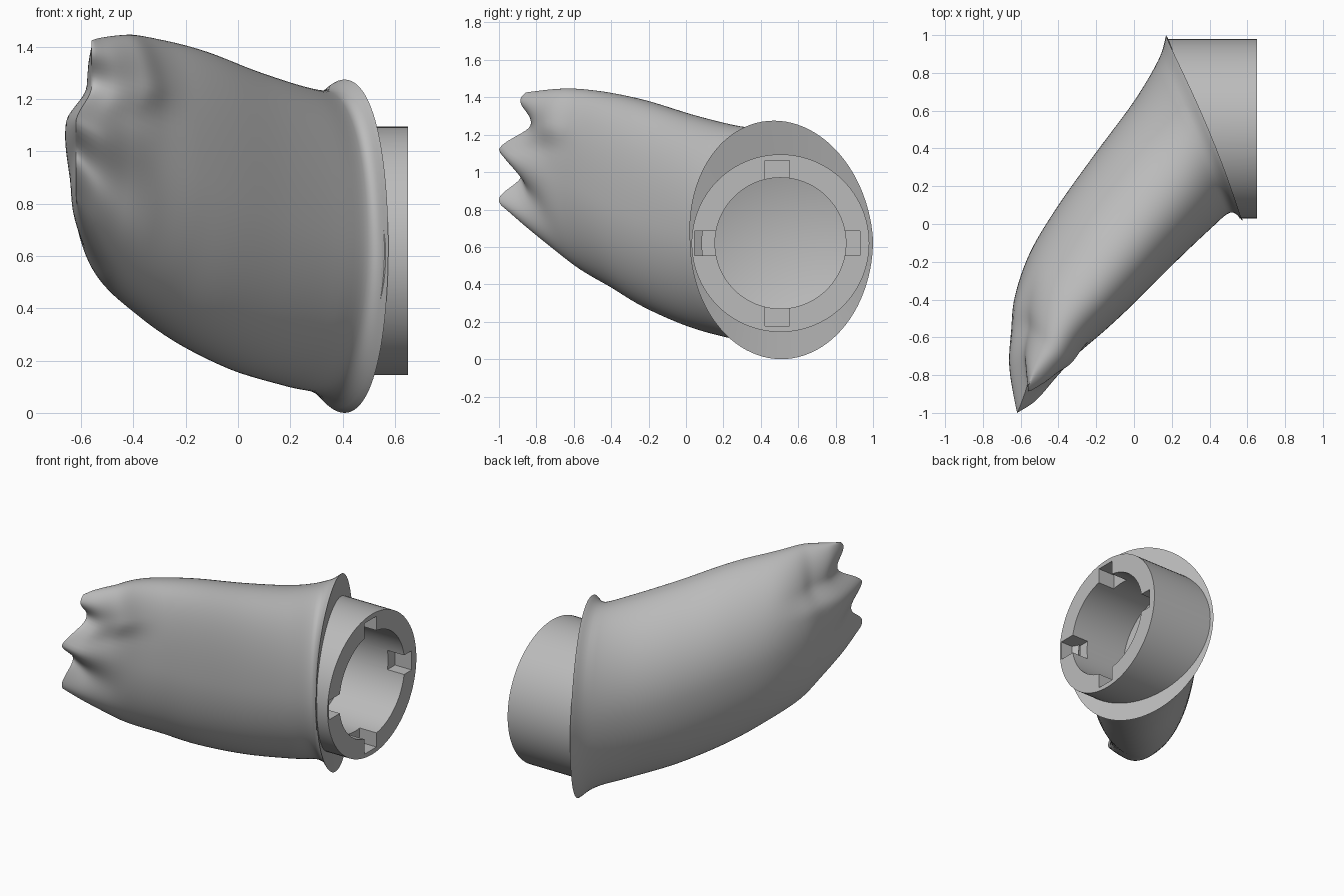
import bpy, bmesh, math
from mathutils import Vector, Matrix

if "Cube" in bpy.data.objects:
    bpy.data.objects.remove(bpy.data.objects["Cube"])

grey = bpy.data.materials.new("plain grey")
grey.use_nodes = True
grey.diffuse_color = (0.5, 0.5, 0.5, 1)
grey.node_tree.nodes["Principled BSDF"].inputs["Base Color"].default_value = (0.5, 0.5, 0.5, 1)


def make_object(name, bm):
    bmesh.ops.recalc_face_normals(bm, faces=bm.faces)
    mesh = bpy.data.meshes.new(name)
    bm.to_mesh(mesh)
    bm.free()
    mesh.materials.append(grey)
    obj = bpy.data.objects.new(name, mesh)
    bpy.context.collection.objects.link(obj)
    return obj


def shade(obj, degrees):
    bpy.ops.object.select_all(action='DESELECT')
    obj.select_set(True)
    bpy.context.view_layer.objects.active = obj
    bpy.ops.object.shade_smooth_by_angle(angle=math.radians(degrees))


def bridge(bm, loop, other):
    for k in range(AROUND):
        n = (k + 1) % AROUND
        bm.faces.new((loop[k], loop[n], other[n], other[k]))


def fan(bm, loop, centre):
    tip = bm.verts.new(centre)
    for k in range(AROUND):
        bm.faces.new((loop[(k + 1) % AROUND], loop[k], tip))


# Paw cross-sections from cuff to toes: back x, back y, front x, front y, bottom z, top z
STATIONS = [
    (0.17, 1.00, 0.575, 0.02, 0.00, 1.275),
    (0.13, 0.87, 0.51, 0.06, 0.07, 1.235),
    (0.00, 0.65, 0.40, -0.03, 0.10, 1.25),
    (-0.20, 0.38, 0.20, -0.22, 0.16, 1.31),
    (-0.40, 0.10, 0.00, -0.42, 0.26, 1.385),
    (-0.55, -0.15, -0.15, -0.56, 0.37, 1.425),
    (-0.63, -0.38, -0.30, -0.69, 0.47, 1.445),
    (-0.65, -0.56, -0.41, -0.81, 0.58, 1.445),
    (-0.66, -0.76, -0.52, -0.935, 0.705, 1.435),
    (-0.62, -1.00, -0.62, -1.00, 0.82, 1.425),
]
STEPS, AROUND = 6, 96
AXIS_Y, AXIS_Z = 0.505, 0.62


def spline(values, t):
    """Catmull-Rom interpolation through the stations."""
    i = min(int(t), len(values) - 2)
    f = t - i
    p = [Vector(values[max(0, min(len(values) - 1, i + k))]) for k in (-1, 0, 1, 2)]
    return p[1] + 0.5 * f * (p[2] - p[0] + f * (2 * p[0] - 5 * p[1] + 4 * p[2] - p[3]
                             + f * (3 * (p[1] - p[2]) + p[3] - p[0])))


def smooth(v):
    v = max(0, min(1, v))
    return v * v * (3 - 2 * v)


def paw_ring(t):
    ax, ay, bx, by, low, high = spline(STATIONS, t)
    toe = max(0, (t - 6) / 3) ** 1.7
    cuff = max(0, 1 - t)
    ridge = 0.15 * math.sin(math.pi * t / 9)
    points = []
    for k in range(AROUND):
        a = 2 * math.pi * k / AROUND
        s = math.sin(a)
        up = max(s, 0)
        z = (low + high) / 2 + (high - low) / 2 * s
        valley = 0.5 - 0.5 * math.cos(2 * math.pi * s / 0.9)
        u = 0.5 + 0.5 * math.cos(a) * (1 - 0.35 * valley * toe) + ridge * up * up
        back = toe * (0.12 * valley + 0.13 * up)
        lean = 0.06 * smooth((t - 5) / 2) * smooth((z - 1.11) / 0.14)
        points.append(Vector((ax + (bx - ax) * u + lean + 0.035 * cuff * s * s,
                              ay + (by - ay) * u + back - 0.04 * cuff * up, z)))
    return points


def circle(bm, radius, x_at):
    """Ring of vertices round the tube axis, with x given as a function of y."""
    loop = []
    for k in range(AROUND):
        a = 2 * math.pi * k / AROUND
        y = AXIS_Y - radius * math.cos(a)
        loop.append(bm.verts.new((x_at(y), y, AXIS_Z + radius * math.sin(a))))
    return loop


def cuff_slant(y):
    return 0.56 - 0.4 * (y - 0.03)


# Paw body with three toes, and a flat collar from the cuff rim into the tube wall
bm = bmesh.new()
total = (len(STATIONS) - 1) * STEPS
rings = [[bm.verts.new(p) for p in paw_ring(i / STEPS)] for i in range(total + 1)]
rings.insert(0, circle(bm, 0.42, cuff_slant))
for ring, following in zip(rings, rings[1:]):
    bridge(bm, ring, following)
bmesh.ops.remove_doubles(bm, verts=bm.verts, dist=0.0005)
paw = make_object("paw", bm)
shade(paw, 50)

# Connector tube: deep bore with a dished floor, outer wall slanted along the cuff
bm = bmesh.new()
loops = [
    circle(bm, 0.35, lambda y: 0.22),
    circle(bm, 0.35, lambda y: 0.65),
    circle(bm, 0.475, lambda y: 0.65),
    circle(bm, 0.475, cuff_slant),
    circle(bm, 0.40, lambda y: cuff_slant(y) - 0.02),
    circle(bm, 0.39, lambda y: 0.17),
]
for loop, following in zip(loops, loops[1:]):
    bridge(bm, loop, following)
fan(bm, loops[0], (0.12, AXIS_Y, AXIS_Z))
fan(bm, loops[-1], (0.06, AXIS_Y, AXIS_Z))
tube = make_object("connector_tube", bm)

# Four locking notches cut into the tube's open end
bm = bmesh.new()
for k in range(4):
    place = (Matrix.Translation((0.625, 0.4875, AXIS_Z))
             @ Matrix.Rotation(k * math.pi / 2, 4, 'X')
             @ Matrix.Translation((0, 0.3725, 0))
             @ Matrix.Diagonal((0.2, 0.14, 0.13, 1)))
    bmesh.ops.create_cube(bm, size=1, matrix=place)
cutter = make_object("notch_cutter", bm)
cutter.hide_render = True
cut = tube.modifiers.new("notches", 'BOOLEAN')
cut.operation = 'DIFFERENCE'
cut.solver = 'EXACT'
cut.object = cutter
bpy.context.view_layer.objects.active = tube
bpy.ops.object.modifier_apply(modifier=cut.name)
bpy.data.objects.remove(cutter)
shade(tube, 30)
